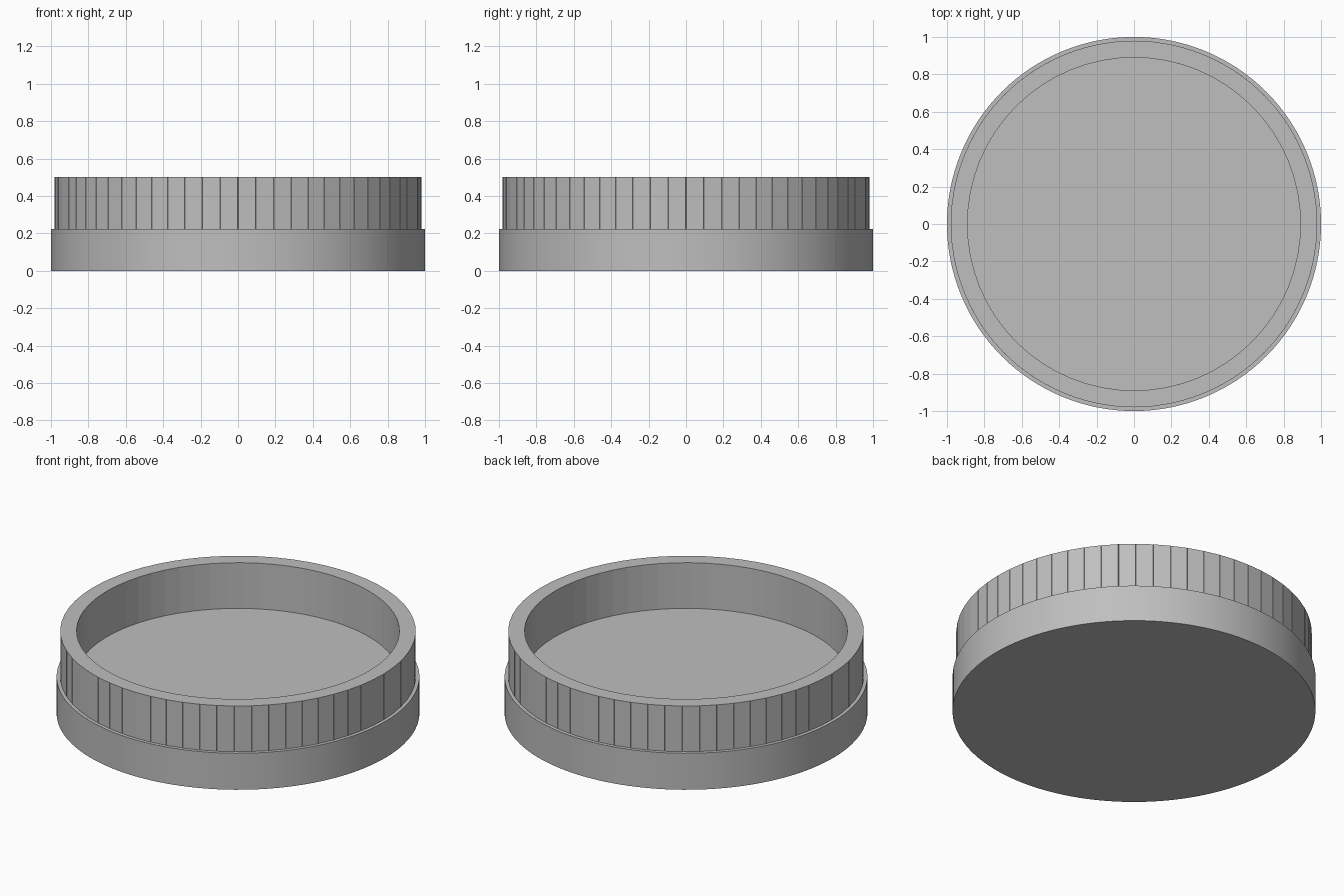
import bpy, bmesh, math

cube = bpy.data.objects.get("Cube")
if cube:
    bpy.data.objects.remove(cube)

BASE_R, WALL_R, INNER_R = 1.0, 0.98, 0.89
LEDGE_Z, TOP_Z = 0.222, 0.5
PANELS = 64          # flat panels around the wall
GROOVE = 0.003       # width and depth of the fine grip grooves

grey = bpy.data.materials.new("plain grey")
grey.use_nodes = True
colour = (0.52, 0.52, 0.52, 1)
grey.diffuse_color = colour
grey.node_tree.nodes["Principled BSDF"].inputs["Base Color"].default_value = colour


def add_object(name, bm):
    bmesh.ops.recalc_face_normals(bm, faces=bm.faces)
    mesh = bpy.data.meshes.new(name)
    bm.to_mesh(mesh)
    bm.free()
    mesh.materials.append(grey)
    obj = bpy.data.objects.new(name, mesh)
    bpy.context.collection.objects.link(obj)
    return obj


def ring(bm, outline, z):
    return [bm.verts.new((r * math.cos(a), r * math.sin(a), z)) for r, a in outline]


def bridge(bm, lower, upper):
    n = len(lower)
    for i in range(n):
        j = (i + 1) % n
        bm.faces.new((lower[i], lower[j], upper[j], upper[i]))


# Solid round base, whose top is both the ledge and the inner floor
bm = bmesh.new()
bmesh.ops.create_cone(bm, cap_ends=True, segments=128, radius1=BASE_R,
                      radius2=BASE_R, depth=LEDGE_Z)
bmesh.ops.translate(bm, vec=(0, 0, LEDGE_Z / 2), verts=bm.verts)
base = add_object("base", bm)
bpy.context.view_layer.objects.active = base
base.select_set(True)
bpy.ops.object.shade_smooth_by_angle(angle=math.radians(30))

# Upright wall: flat panels parted by hairline grooves on the outside
outer, inner = [], []
half = GROOVE / WALL_R / 2
for i in range(PANELS):
    a = 2 * math.pi * i / PANELS
    for r, offset in ((WALL_R, -half), (WALL_R - GROOVE, 0), (WALL_R, half)):
        outer.append((r, a + offset))
        inner.append((INNER_R, a + offset))
bm = bmesh.new()
rings = [ring(bm, outline, z) for outline, z in
         ((outer, LEDGE_Z), (outer, TOP_Z), (inner, TOP_Z), (inner, LEDGE_Z))]
for lower, upper in zip(rings, rings[1:]):
    bridge(bm, lower, upper)
add_object("wall", bm)
